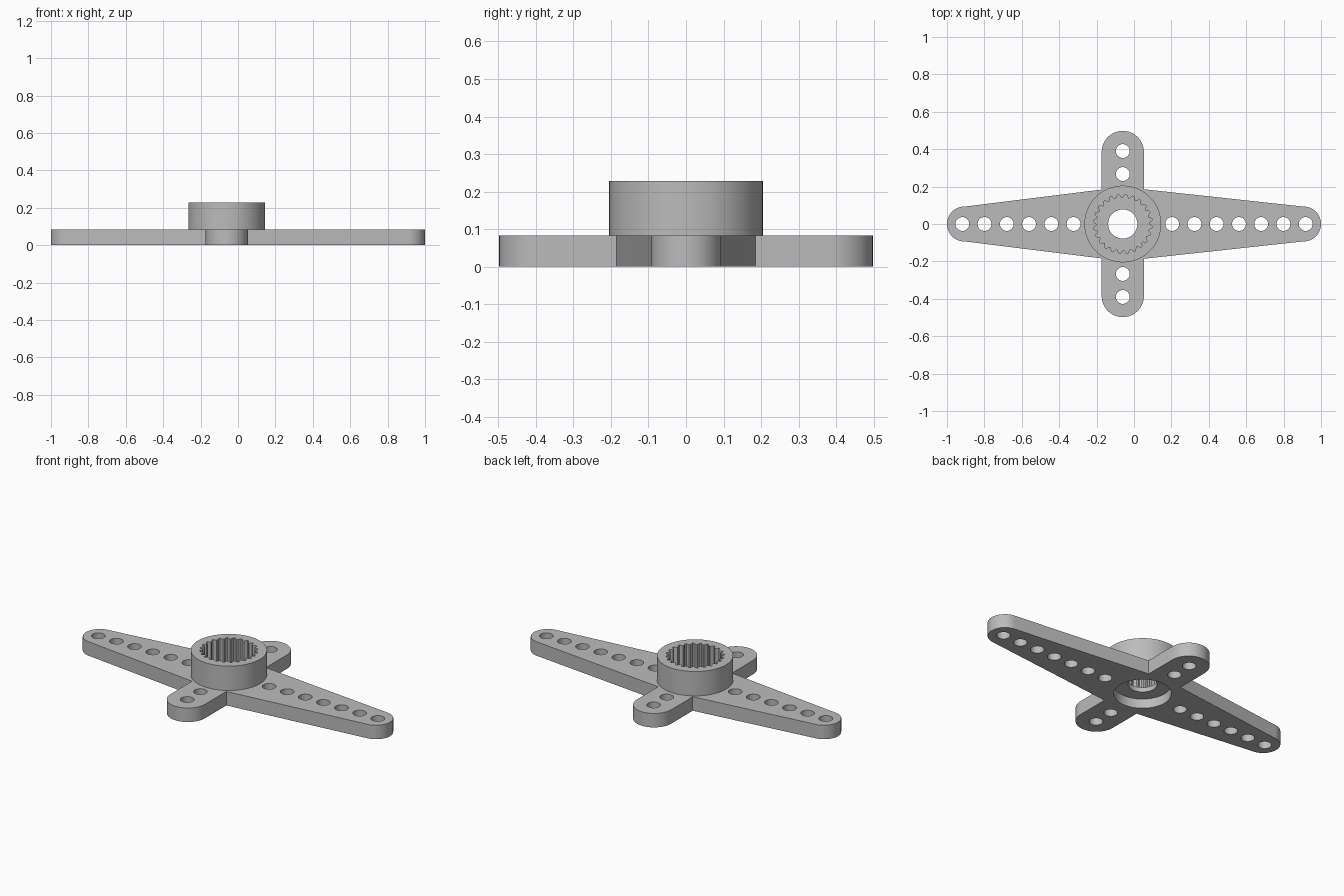
import bpy, bmesh
from math import sin, cos, pi, atan2

cube = bpy.data.objects.get("Cube")
if cube:
    bpy.data.objects.remove(cube)

CX = -0.06            # hub axis
PLATE_H, TOP = 0.083, 0.228

grey = bpy.data.materials.new("grey plastic")
grey.use_nodes = True
COLOR = (0.5, 0.5, 0.5, 1)
grey.diffuse_color = COLOR
grey.node_tree.nodes["Principled BSDF"].inputs["Base Color"].default_value = COLOR


def arc(x, y, r, a0, a1, n=24):
    return [(x + r * cos(a0 + (a1 - a0) * i / n), y + r * sin(a0 + (a1 - a0) * i / n))
            for i in range(n + 1)]


def circle(x, y, r, n=48):
    return arc(x, y, r, 0, 2 * pi, n)[:-1]


def prism(name, outlines, z0, z1):
    """Extrude closed outlines between two heights."""
    bm = bmesh.new()
    for pts in outlines:
        low = [bm.verts.new((x, y, z0)) for x, y in pts]
        high = [bm.verts.new((x, y, z1)) for x, y in pts]
        bm.faces.new(low[::-1])
        bm.faces.new(high)
        for i in range(len(pts)):
            j = (i + 1) % len(pts)
            bm.faces.new((low[i], low[j], high[j], high[i]))
    mesh = bpy.data.meshes.new(name)
    bm.to_mesh(mesh)
    bm.free()
    mesh.materials.append(grey)
    obj = bpy.data.objects.new(name, mesh)
    bpy.context.collection.objects.link(obj)
    return obj


def combine(target, other, operation):
    mod = target.modifiers.new(other.name, "BOOLEAN")
    mod.operation = operation
    mod.solver = "EXACT"
    mod.object = other
    other.hide_render = True
    bpy.context.view_layer.objects.active = target
    bpy.ops.object.modifier_apply(modifier=mod.name)
    bpy.data.objects.remove(other)


# Cross-shaped plate: tapered long arms, straight short arms
HALF, TIP_R, TIP_X, APEX = 0.113, 0.093, 0.907, 0.198


def notch(side, end):
    """Point where a tapered edge meets a short arm."""
    run = abs(side * TIP_X - CX)
    return (CX + side * HALF, end * (APEX - (APEX - TIP_R) * HALF / run))


outline = arc(TIP_X, 0, TIP_R, -pi / 2, pi / 2)
outline += [notch(1, 1)] + arc(CX, 0.385, HALF, 0, pi) + [notch(-1, 1)]
outline += arc(-TIP_X, 0, TIP_R, pi / 2, 3 * pi / 2)
outline += [notch(-1, -1)] + arc(CX, -0.385, HALF, pi, 2 * pi) + [notch(1, -1)]
horn = prism("horn_arms_and_hub", [outline], 0, PLATE_H)

# Raised hub
combine(horn, prism("hub", [circle(CX, 0, 0.205, 96)], 0.03, TOP), "UNION")

# Rows of small holes along the arms
STEP = 0.119
spots = [(0.918 - STEP * i, 0) for i in range(7)]
spots += [(-0.918 + STEP * i, 0) for i in range(6)]
spots += [(CX, s * y) for s in (1, -1) for y in (0.39, 0.267)]
combine(horn, prism("arm_holes", [circle(x, y, 0.037, 32) for x, y in spots], -0.1, 0.3),
        "DIFFERENCE")

# Splined socket in the top of the hub
TEETH = 24
spline = []
for i in range(TEETH):
    for part, r in ((0, 0.141), (0.2, 0.141), (0.5, 0.158), (0.7, 0.158)):
        a = 2 * pi * (i + part) / TEETH
        spline.append((CX + r * cos(a), r * sin(a)))
combine(horn, prism("spline_socket", [spline], PLATE_H + 0.002, 0.3), "DIFFERENCE")

# Screw recess below and the through hole
combine(horn, prism("screw_recess", [circle(CX, 0, 0.155, 64)], -0.1, 0.057), "DIFFERENCE")
combine(horn, prism("screw_hole", [circle(CX, 0, 0.078, 48)], -0.1, 0.3), "DIFFERENCE")

# Smooth round walls, crisp edges
bpy.ops.object.select_all(action="DESELECT")
horn.select_set(True)
bpy.context.view_layer.objects.active = horn
bpy.ops.object.shade_smooth_by_angle(angle=pi / 8)
